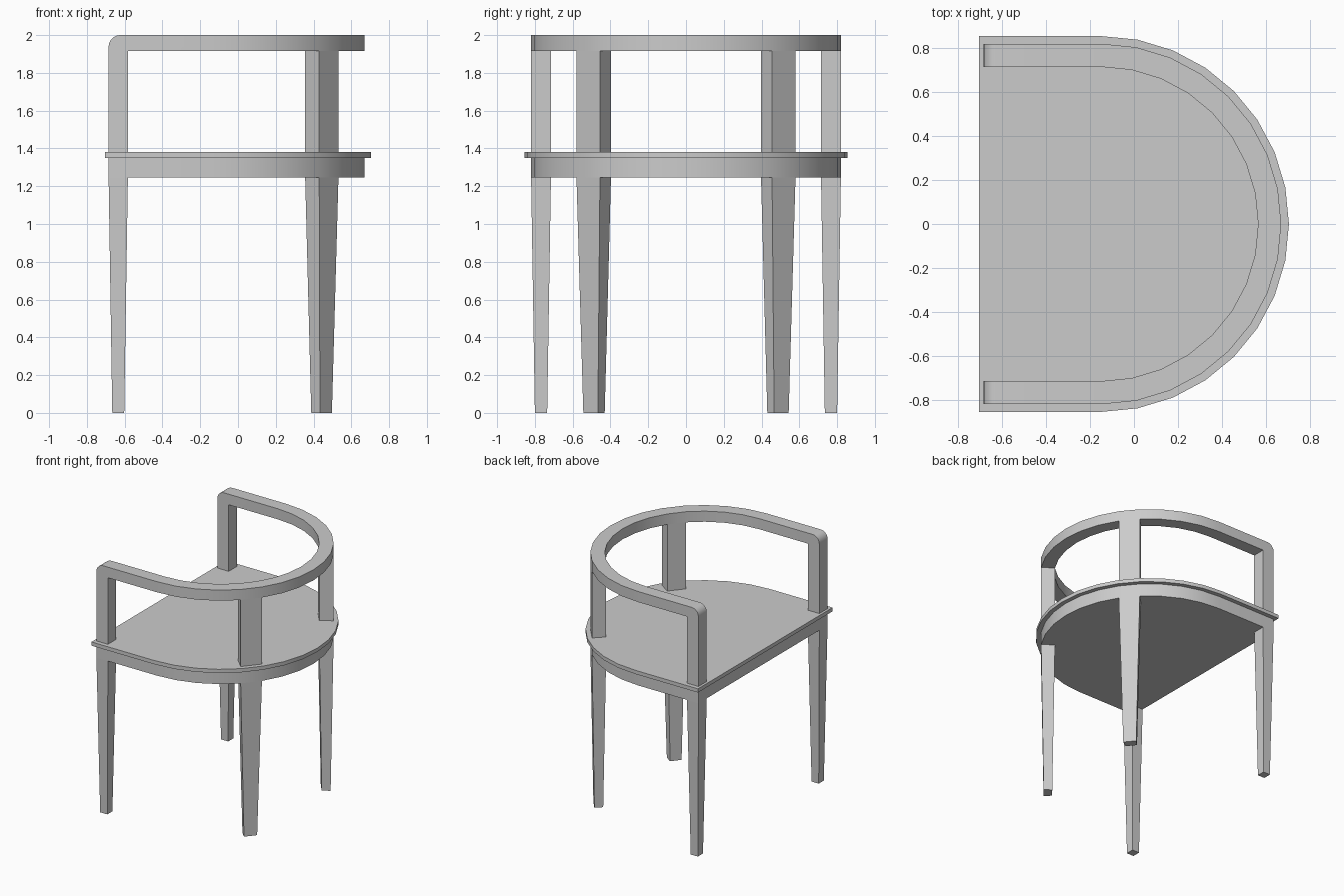
import bpy, bmesh
from math import cos, sin, pi
from mathutils import Vector

if "Cube" in bpy.data.objects:
    bpy.data.objects.remove(bpy.data.objects["Cube"])

CX = -0.15          # centre of the rounded back
R_OUT, R_IN = 0.82, 0.715
X_FRONT = -0.685    # open end of the arms and apron


def arc(r, a0=-8, a1=8):
    """Points on the back curve; one step is 1/16 of a half circle."""
    return [Vector((CX + r * cos(i * pi / 16), r * sin(i * pi / 16)))
            for i in range(a0, a1 + 1)]


def d_shape(r, x):
    return [Vector((x, -r))] + arc(r) + [Vector((x, r))]


def shrink(pts, s):
    c = sum(pts, Vector((0, 0))) / len(pts)
    return [c + (p - c) * s for p in pts]


def prism(name, layers, round_front=0):
    """Solid through a stack of (z, outline) layers."""
    bm = bmesh.new()
    rings = [[bm.verts.new((p.x, p.y, z)) for p in pts] for z, pts in layers]
    n = len(rings[0])
    bm.faces.new(rings[0][::-1])
    bm.faces.new(rings[-1])
    for a, b in zip(rings, rings[1:]):
        for i in range(n):
            j = (i + 1) % n
            bm.faces.new((a[i], a[j], b[j], b[i]))
    bmesh.ops.recalc_face_normals(bm, faces=bm.faces[:])
    if round_front:
        top = layers[-1][0]
        edges = [e for e in bm.edges
                 if all(abs(v.co.x - X_FRONT) < 1e-4 and abs(v.co.z - top) < 1e-4
                        for v in e.verts)]
        bmesh.ops.bevel(bm, geom=edges, offset=round_front, segments=5,
                        profile=0.5, affect='EDGES')
    me = bpy.data.meshes.new(name)
    bm.to_mesh(me)
    bm.free()
    ob = bpy.data.objects.new(name, me)
    bpy.context.collection.objects.link(ob)
    bpy.ops.object.select_all(action='DESELECT')
    ob.select_set(True)
    bpy.context.view_layer.objects.active = ob
    bpy.ops.object.shade_smooth_by_angle(angle=pi / 8)
    return ob


# Seat board and the solid apron below it
seat = d_shape(0.855, -0.705)
prism("seat", [(1.35, seat), (1.38, seat)])
apron = d_shape(R_OUT, X_FRONT)
prism("apron", [(1.245, apron), (1.35, apron)])

# U-shaped arm and back rail with rounded front corners
rail = d_shape(R_OUT, X_FRONT) + d_shape(R_IN, X_FRONT)[::-1]
prism("arm_rail", [(1.915, rail), (2.0, rail)], round_front=0.06)

# Front and back legs with the posts above them, on both sides
for side, s in (("left", -1), ("right", 1)):
    front = [Vector((x, s * y)) for x, y in
             ((X_FRONT, R_IN), (-0.583, R_IN), (-0.583, R_OUT), (X_FRONT, R_OUT))]
    a = sorted((3 * s, 4 * s))
    back = arc(R_OUT, *a) + arc(R_IN, *a)[::-1]
    for part, pts in (("front", front), ("back", back)):
        prism(f"{part}_leg_{side}", [(0, shrink(pts, 0.62)), (1.245, pts)])
        prism(f"{part}_post_{side}", [(1.38, pts), (1.915, pts)])
